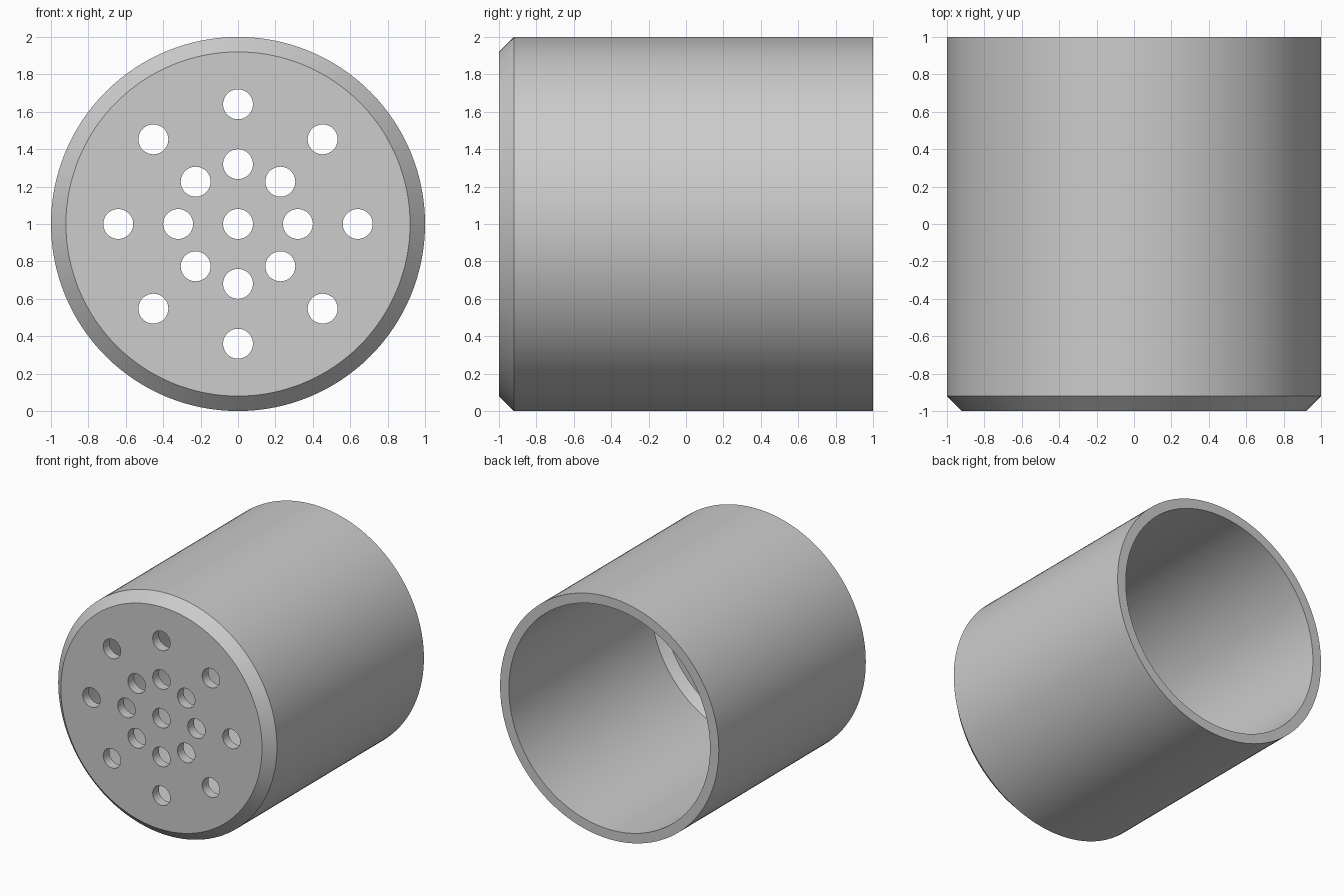
import bpy, bmesh
from math import cos, sin, pi, radians
from mathutils import Matrix, Vector

if "Cube" in bpy.data.objects:
    bpy.data.objects.remove(bpy.data.objects["Cube"], do_unlink=True)

SIDES = 128
HOLE_RADIUS = 0.08
CENTRE = Vector((0, 0, 1))

grey = bpy.data.materials.new("light grey")
grey.use_nodes = True
colour = (0.604, 0.604, 0.604, 1)
grey.diffuse_color = colour
grey.node_tree.nodes["Principled BSDF"].inputs["Base Color"].default_value = colour


def make_object(name, bm):
    bmesh.ops.recalc_face_normals(bm, faces=bm.faces)
    mesh = bpy.data.meshes.new(name)
    bm.to_mesh(mesh)
    bm.free()
    mesh.materials.append(grey)
    obj = bpy.data.objects.new(name, mesh)
    bpy.context.collection.objects.link(obj)
    return obj


# Cup lying on its side: (radius, y) from outer front face round to inner floor
profile = [(0.92, -1), (1, -0.92), (1, 1), (0.92, 1), (0.92, -0.855), (0.855, -0.92)]
bm = bmesh.new()
rings = []
for r, y in profile:
    angles = [2 * pi * i / SIDES for i in range(SIDES)]
    rings.append([bm.verts.new(CENTRE + Vector((r * cos(a), y, r * sin(a)))) for a in angles])
for a, b in zip(rings, rings[1:]):
    for i in range(SIDES):
        j = (i + 1) % SIDES
        bm.faces.new((a[i], a[j], b[j], b[i]))
bm.faces.new(rings[0])
bm.faces.new(rings[-1])
cup = make_object("perforated_cup", bm)

# Hole cutters: one in the middle and two rings of eight
spots = [Vector((0, 0, 0))]
for ring in (0.32, 0.64):
    spots += [Vector((ring * cos(k * pi / 4), 0, ring * sin(k * pi / 4))) for k in range(8)]
bm = bmesh.new()
for spot in spots:
    place = Matrix.Translation(CENTRE + spot + Vector((0, -0.96, 0))) @ Matrix.Rotation(pi / 2, 4, "X")
    bmesh.ops.create_cone(bm, cap_ends=True, segments=48, radius1=HOLE_RADIUS,
                          radius2=HOLE_RADIUS, depth=0.3, matrix=place)
cutter = make_object("hole_cutter", bm)
cutter.hide_render = True

# Cut the holes, then drop the cutter
cut = cup.modifiers.new("holes", "BOOLEAN")
cut.operation = "DIFFERENCE"
cut.solver = "EXACT"
cut.object = cutter
bpy.ops.object.select_all(action="DESELECT")
cup.select_set(True)
bpy.context.view_layer.objects.active = cup
bpy.ops.object.modifier_apply(modifier=cut.name)
bpy.data.objects.remove(cutter, do_unlink=True)

# Smooth walls, crisp edges
bpy.ops.object.shade_smooth_by_angle(angle=radians(30))
